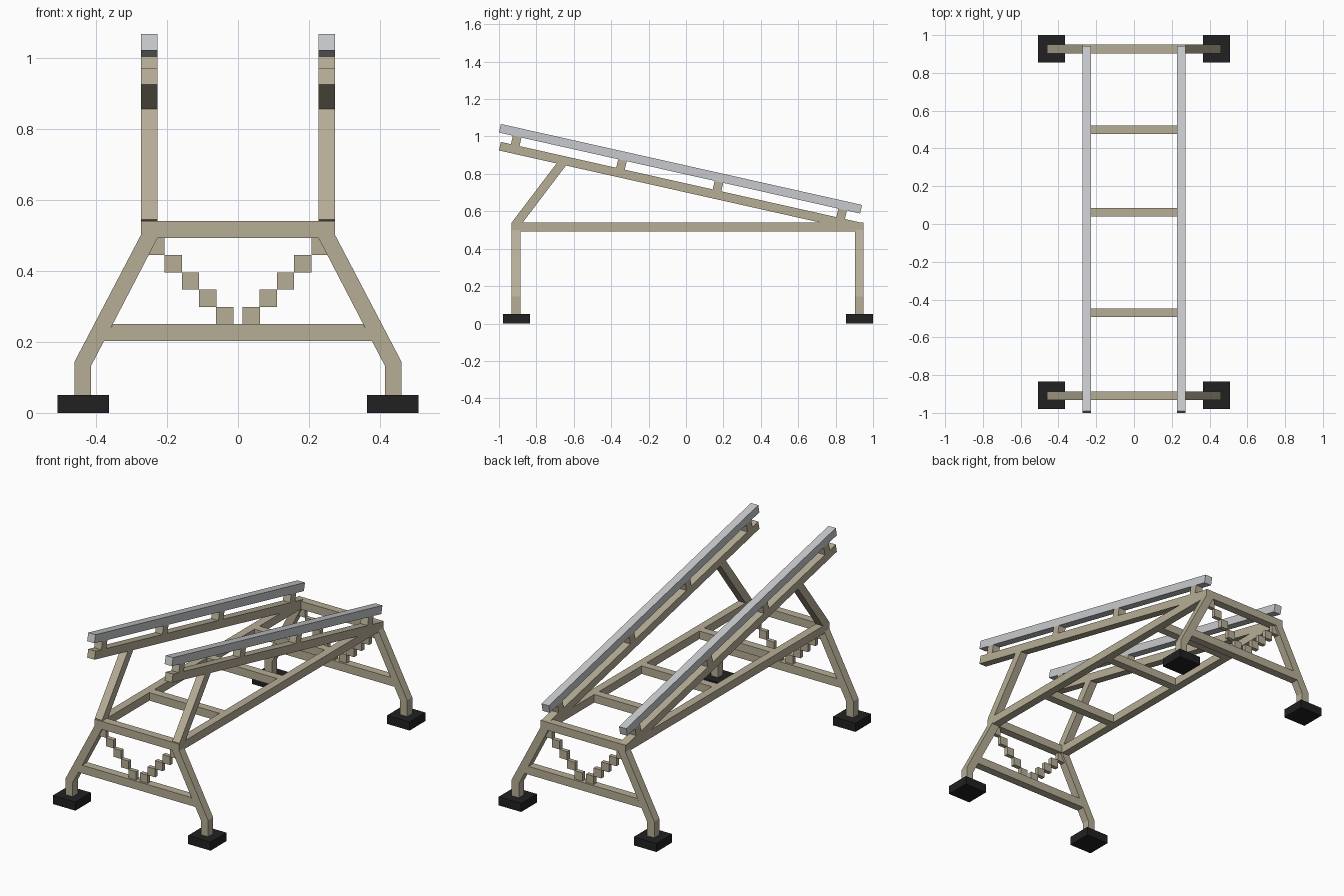
import bpy
import bmesh
from mathutils import Vector

if "Cube" in bpy.data.objects:
    bpy.data.objects.remove(bpy.data.objects["Cube"])

T = 0.047            # tube thickness
FY, BY = -0.909, 0.926   # front / back leg frames
RX = 0.25            # rail x offset


def material(name, rgb):
    m = bpy.data.materials.new(name)
    m.diffuse_color = (*rgb, 1)
    m.use_nodes = True
    m.node_tree.nodes["Principled BSDF"].inputs["Base Color"].default_value = m.diffuse_color
    return m


tan = material("tan_paint", (0.47, 0.42, 0.305))
grey = material("light_grey_metal", (0.58, 0.59, 0.61))
black = material("black_rubber", (0.015, 0.015, 0.015))


def prism(name, pts, axis, center, width, mat):
    """Extrude a closed 2D profile along x (pts are y,z) or y (pts are x,z)."""
    bm = bmesh.new()
    h = width / 2

    def co(p, s):
        return (center + s, p[0], p[1]) if axis == 'x' else (p[0], center + s, p[1])
    a = [bm.verts.new(co(p, -h)) for p in pts]
    b = [bm.verts.new(co(p, h)) for p in pts]
    bm.faces.new(a)
    bm.faces.new(b[::-1])
    n = len(pts)
    for i in range(n):
        j = (i + 1) % n
        bm.faces.new((a[i], b[i], b[j], a[j]))
    bmesh.ops.recalc_face_normals(bm, faces=bm.faces)
    me = bpy.data.meshes.new(name)
    bm.to_mesh(me)
    bm.free()
    me.materials.append(mat)
    ob = bpy.data.objects.new(name, me)
    bpy.context.collection.objects.link(ob)
    return ob


def box(name, x0, x1, y0, y1, z0, z1, mat):
    return prism(name, [(y0, z0), (y1, z0), (y1, z1), (y0, z1)], 'x',
                 (x0 + x1) / 2, x1 - x0, mat)


def bar(name, p, q, x, mat):
    """Square tube in the y-z plane between two points."""
    p, q = Vector(p), Vector(q)
    d = (q - p).normalized()
    n = Vector((-d.y, d.x)) * T / 2
    return prism(name, [p - n, q - n, q + n, p + n], 'x', x, T, mat)


# End frames: crossbars, legs, feet and stepped decoration
for end, y, fy in (("front", FY, -0.907), ("back", BY, 0.9275)):
    box(end + "_top_crossbar", -RX + T / 2, RX - T / 2, y - T / 2, y + T / 2, 0.493, 0.54, tan)
    prism(end + "_lower_crossbar",
          [(-0.379, 0.202), (0.379, 0.202), (0.352, 0.25), (-0.352, 0.25)], 'y', y, T, tan)
    for side, s in (("left", -1), ("right", 1)):
        tag = f"{end}_{side}_"
        leg = [(0.46, 0.05), (0.46, 0.145), (0.2735, 0.501), (0.2735, 0.51), (0.2265, 0.51),
               (0.2265, 0.493), (0.414, 0.132), (0.414, 0.05)]
        prism(tag + "leg", [(s * px, pz) for px, pz in leg], 'y', y, T, tan)
        fx = s * 0.4365
        box(tag + "foot", fx - 0.0725, fx + 0.0725, fy - 0.0725, fy + 0.0725, 0, 0.05, black)
        for i in range(5):
            cx, z = s * (0.037 + 0.0485 * i), 0.25 + 0.0486 * i
            box(f"{tag}step_block_{i + 1}", cx - 0.0243, cx + 0.0243,
                y - 0.012, y + 0.012, z, z + 0.0488, tan)

# Middle crossbars of the bed
for i, y in enumerate((-0.47, 0.062, 0.499)):
    box(f"bed_crossbar_{i + 1}", -RX + T / 2, RX - T / 2, y - T / 2, y + T / 2, 0.493, 0.54, tan)

# Side rails, sloped beams, braces, launch rails and their posts
a, b = Vector((-0.995, 0.948)), Vector((0.936, 0.515))
lift = Vector((0, 0.096))
d = (b - a).normalized()
n = Vector((-d.y, d.x))
for side, s in (("left", -1), ("right", 1)):
    x = s * RX
    box(side + "_bed_rail", x - T / 2, x + T / 2, FY - T / 2, BY + T / 2, 0.493, 0.54, tan)
    bar(side + "_sloped_beam", a, b, x, tan)
    bar(side + "_guide_rail", a + lift, b + lift, x, grey)
    bar(side + "_brace", (-0.91, 0.53), (-0.652, 0.87), x, tan)
    for i, y in enumerate((-0.908, -0.345, 0.171, 0.832)):
        mid = a + lift / 2 + d * ((y - a.x) / d.x)
        bar(f"{side}_post_{i + 1}", mid - n * 0.025, mid + n * 0.025, x, tan)
